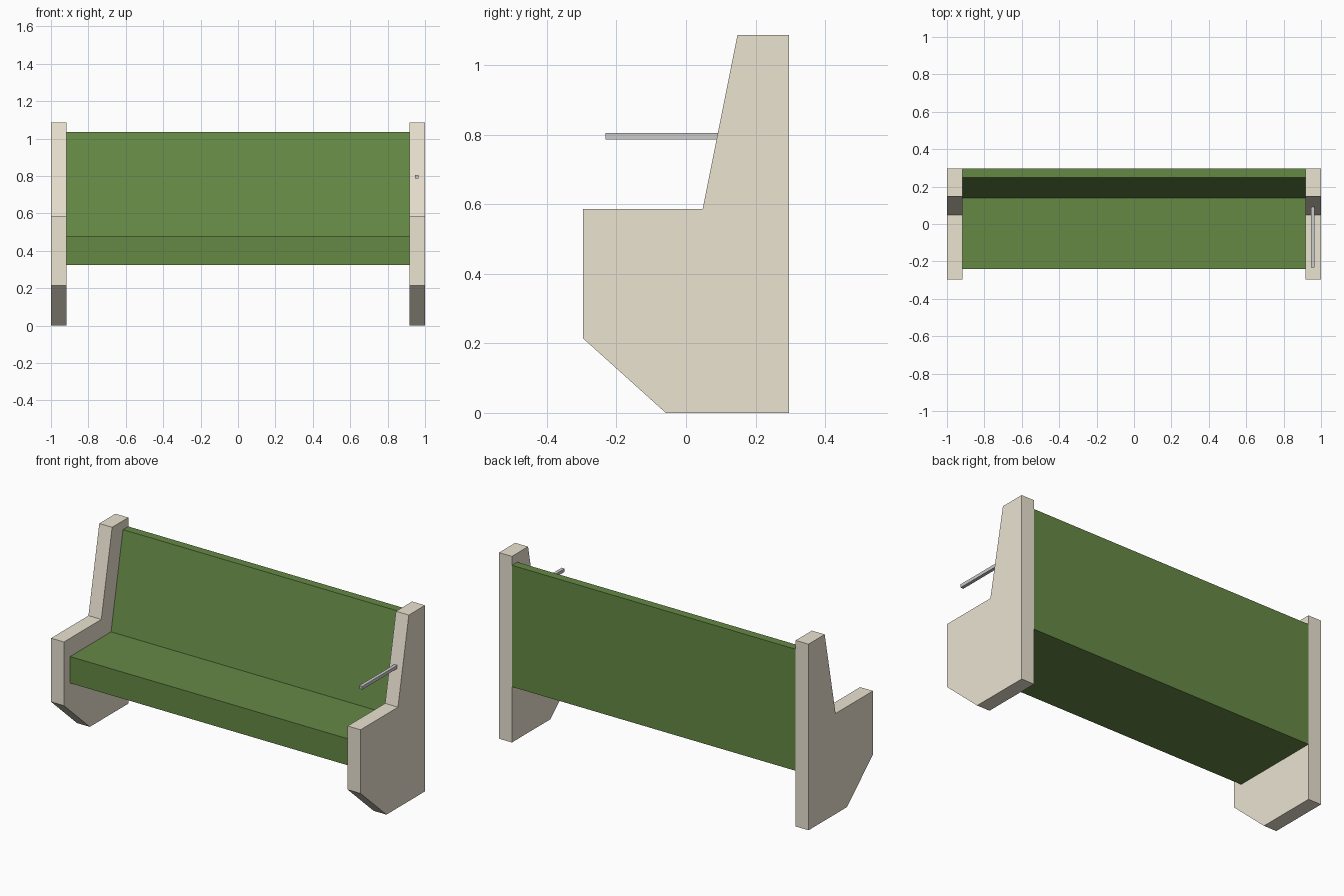
import bpy, bmesh

if "Cube" in bpy.data.objects:
    bpy.data.objects.remove(bpy.data.objects["Cube"])


def material(name, color):
    mat = bpy.data.materials.new(name)
    mat.diffuse_color = color
    mat.use_nodes = True
    mat.node_tree.nodes["Principled BSDF"].inputs["Base Color"].default_value = mat.diffuse_color
    return mat


def extrude_profile(name, profile, x0, x1, mat=None):
    """Extrude a (y, z) outline along x into a closed solid."""
    bm = bmesh.new()
    face = bm.faces.new([bm.verts.new((x0, y, z)) for y, z in profile])
    ext = bmesh.ops.extrude_face_region(bm, geom=[face])
    verts = [g for g in ext["geom"] if isinstance(g, bmesh.types.BMVert)]
    bmesh.ops.translate(bm, verts=verts, vec=(x1 - x0, 0, 0))
    bmesh.ops.recalc_face_normals(bm, faces=bm.faces)
    mesh = bpy.data.meshes.new(name)
    bm.to_mesh(mesh)
    bm.free()
    obj = bpy.data.objects.new(name, mesh)
    bpy.context.collection.objects.link(obj)
    if mat:
        mesh.materials.append(mat)
    return obj


cream = material("cream", (0.83, 0.77, 0.64, 1))
green = material("green", (0.13, 0.25, 0.06, 1))

# End panels, mirrored left and right
panel = [(-0.297, 0.215), (-0.058, 0), (0.297, 0), (0.297, 1.087),
         (0.148, 1.087), (0.048, 0.587), (-0.297, 0.587)]
for side, sign in (("left", -1), ("right", 1)):
    extrude_profile(side + "_end_panel", panel, sign * 0.917, sign * 1.0, cream)

# Seat and sloped backrest in one solid
bench = [(-0.24, 0.325), (0.297, 0.325), (0.297, 1.035),
         (0.248, 1.035), (0.138, 0.48), (-0.24, 0.48)]
extrude_profile("seat_and_backrest", bench, -0.917, 0.917, green)

# Thin rod sticking forward from the right panel
rod = [(-0.232, 0.787), (0.096, 0.787), (0.096, 0.806), (-0.232, 0.806)]
extrude_profile("side_rod", rod, 0.946, 0.965)
